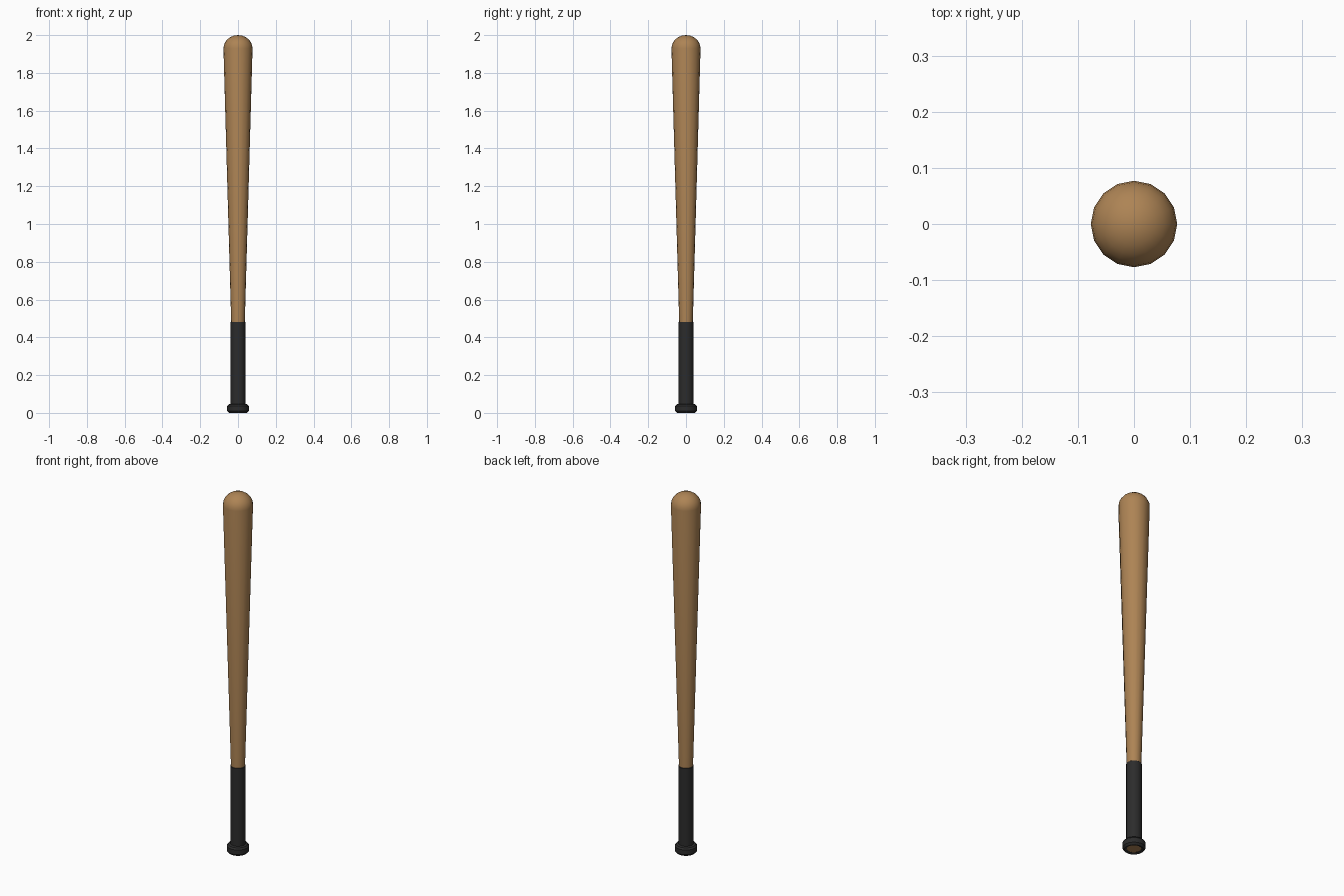
import bpy, bmesh
from math import sin, cos, pi, radians

if "Cube" in bpy.data.objects:
    bpy.data.objects.remove(bpy.data.objects["Cube"])

SIDES = 16


def material(name, color):
    m = bpy.data.materials.new(name)
    m.diffuse_color = (*color, 1)
    m.use_nodes = True
    m.node_tree.nodes["Principled BSDF"].inputs["Base Color"].default_value = m.diffuse_color
    return m


def lathe(name, profile, mat):
    """Revolve (radius, z) points; a zero radius closes to a pole."""
    bm = bmesh.new()
    rings = []
    for r, z in profile:
        n = SIDES if r > 0 else 1
        rings.append([bm.verts.new((r * cos(2 * pi * i / SIDES),
                                    r * sin(2 * pi * i / SIDES), z)) for i in range(n)])
    for a, b in zip(rings, rings[1:]):
        for i in range(SIDES):
            j = (i + 1) % SIDES
            quad = [a[i % len(a)], a[j % len(a)], b[j % len(b)], b[i % len(b)]]
            bm.faces.new(list(dict.fromkeys(quad)))
    bmesh.ops.recalc_face_normals(bm, faces=bm.faces)
    me = bpy.data.meshes.new(name)
    bm.to_mesh(me)
    bm.free()
    me.materials.append(mat)
    ob = bpy.data.objects.new(name, me)
    bpy.context.collection.objects.link(ob)
    bpy.context.view_layer.objects.active = ob
    ob.select_set(True)
    bpy.ops.object.shade_smooth_by_angle(angle=radians(35))
    ob.select_set(False)
    return ob


wood = material("wood", (0.42, 0.23, 0.09))
black = material("black_grip", (0.025, 0.025, 0.025))

# Wooden bat: handle core, tapering barrel and rounded end
barrel_r, dome_z, dome_h = 0.077, 1.93, 0.07
dome = [(barrel_r * cos(t), dome_z + dome_h * sin(t))
        for t in (pi / 2 * k / 6 for k in range(6))]
lathe("bat_body", [(0, 0.005), (0.036, 0.005), (0.036, 0.48)] + dome + [(0, 2.0)], wood)

# Grip sleeve with flared knob, open at the bottom around the wood core
lathe("grip_and_knob", [(0.036, 0.004), (0.048, 0.0), (0.057, 0.010), (0.057, 0.036),
                        (0.050, 0.045), (0.0385, 0.048), (0.0385, 0.48), (0.036, 0.482)], black)
